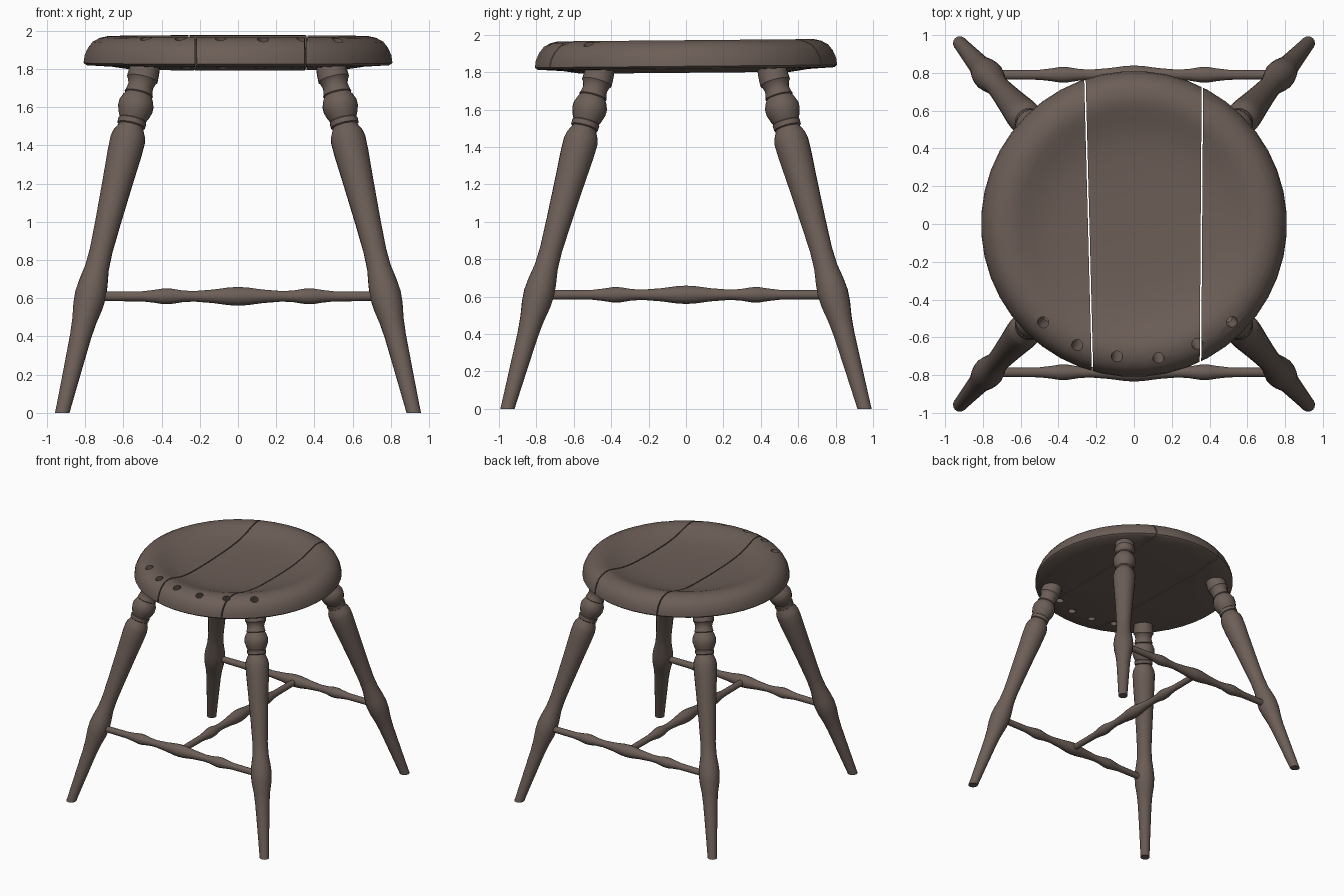
import bpy, bmesh
from math import sin, cos, tau, radians
from mathutils import Vector

cube = bpy.data.objects.get("Cube")
if cube:
    bpy.data.objects.remove(cube, do_unlink=True)

wood = bpy.data.materials.new("aged brown wood")
wood.use_nodes = True
COLOUR = (0.15, 0.112, 0.095, 1)
wood.diffuse_color = COLOUR
bsdf = wood.node_tree.nodes["Principled BSDF"]
bsdf.inputs["Base Color"].default_value = COLOUR
bsdf.inputs["Roughness"].default_value = 0.8


def lathe(bm, base, axis, profile, sides):
    """Turn (step along axis, radius) pairs around an axis, capping both ends."""
    base, axis = Vector(base), Vector(axis)
    turn = axis.to_track_quat('Z', 'Y')
    rings = []
    for t, r in profile:
        ring = []
        for i in range(sides):
            a = tau * (i + 0.5) / sides
            ring.append(bm.verts.new(base + axis * t + turn @ Vector((r * cos(a), r * sin(a), 0))))
        rings.append(ring)
    for low, high in zip(rings, rings[1:]):
        for i in range(sides):
            j = (i + 1) % sides
            bm.faces.new((low[i], low[j], high[j], high[i]))
    bm.faces.new(rings[0][::-1])
    bm.faces.new(rings[-1])
    bmesh.ops.recalc_face_normals(bm, faces=bm.faces)


def slice_off(bm, point, normal):
    """Remove everything behind a plane and close the cut."""
    geom = bm.verts[:] + bm.edges[:] + bm.faces[:]
    cut = bmesh.ops.bisect_plane(bm, geom=geom, dist=1e-5, plane_co=point,
                                 plane_no=normal, clear_inner=True)["geom_cut"]
    edges = [e for e in cut if isinstance(e, bmesh.types.BMEdge)]
    bmesh.ops.edgeloop_fill(bm, edges=edges)
    bmesh.ops.recalc_face_normals(bm, faces=bm.faces)


def add_object(name, bm):
    mesh = bpy.data.meshes.new(name)
    bm.to_mesh(mesh)
    bm.free()
    mesh.materials.append(wood)
    obj = bpy.data.objects.new(name, mesh)
    bpy.context.collection.objects.link(obj)
    return obj


def smooth(obj):
    bpy.ops.object.select_all(action='DESELECT')
    obj.select_set(True)
    bpy.context.view_layer.objects.active = obj
    bpy.ops.object.shade_smooth_by_angle(angle=radians(38))


# Splayed turned legs, trimmed level with the floor
LEG = [(-0.05, 0.036), (0.03, 0.038), (0.2, 0.046), (0.4, 0.056), (0.48, 0.064),
       (0.56, 0.078), (0.62, 0.082), (0.68, 0.076), (0.76, 0.063), (0.85, 0.06),
       (1.0, 0.067), (1.2, 0.079), (1.36, 0.09), (1.43, 0.092), (1.46, 0.086),
       (1.49, 0.07), (1.5, 0.066), (1.505, 0.074), (1.53, 0.075), (1.535, 0.07),
       (1.56, 0.082), (1.59, 0.092), (1.62, 0.092), (1.65, 0.08), (1.665, 0.07),
       (1.67, 0.076), (1.685, 0.07), (1.71, 0.066), (1.735, 0.074), (1.745, 0.082),
       (1.79, 0.08), (1.83, 0.075)]
for sy, end in ((-1, "front"), (1, "back")):
    for sx, side in ((1, "left"), (-1, "right")):
        bm = bmesh.new()
        lathe(bm, (0.92 * sx, 0.955 * sy, 0), (-0.24 * sx, -0.274 * sy, 1), LEG, 20)
        slice_off(bm, (0, 0, 0), (0, 0, 1))
        smooth(add_object(f"{end}_{side}_leg", bm))

# Turned stretchers in an H layout
HALF = [(0, 0.05), (0.05, 0.047), (0.13, 0.036), (0.23, 0.028), (0.29, 0.031),
        (0.35, 0.041), (0.39, 0.042), (0.44, 0.034), (0.5, 0.027), (0.76, 0.025)]
ROD = [(-t, r) for t, r in HALF[:0:-1]] + HALF
for name, base, axis in (("front_stretcher", (0, -0.785, 0.61), (1, 0, 0)),
                         ("back_stretcher", (0, 0.79, 0.61), (1, 0, 0)),
                         ("cross_stretcher", (0, 0, 0.61), (0, 1, 0))):
    bm = bmesh.new()
    lathe(bm, base, axis, ROD, 16)
    smooth(add_object(name, bm))

# Slanted peg holes along the front rim
bm = bmesh.new()
for x, y in ((-0.48, -0.52), (-0.3, -0.64), (-0.09, -0.7),
             (0.13, -0.71), (0.335, -0.635), (0.52, -0.52)):
    lean = Vector((x, y, 0)).normalized() * 0.42
    lathe(bm, (x, y, 1.955), lean + Vector((0, 0, 1)), [(-0.35, 0.03), (0.2, 0.03)], 14)
cutter = add_object("peg_hole_cutter", bm)
cutter.hide_render = True

# Dished seat sliced into three boards with narrow gaps
SEAT = [(1.797, 0.2), (1.797, 0.56), (1.812, 0.66), (1.82, 0.795), (1.832, 0.81),
        (1.87, 0.805), (1.91, 0.787), (1.942, 0.762), (1.962, 0.725), (1.971, 0.685),
        (1.97, 0.65), (1.96, 0.61), (1.942, 0.56), (1.924, 0.5), (1.91, 0.43),
        (1.901, 0.33), (1.896, 0.2), (1.894, 0.08)]
GAP = 0.004
LEFT_SEAM, LEFT_DIR = Vector((0.357, 0, 0)), Vector((1, -0.007, 0))
RIGHT_SEAM, RIGHT_DIR = Vector((-0.24, 0, 0)), Vector((1, 0.026, 0))
boards = {
    "seat_left_board": [(LEFT_SEAM, LEFT_DIR)],
    "seat_middle_board": [(LEFT_SEAM, -LEFT_DIR), (RIGHT_SEAM, RIGHT_DIR)],
    "seat_right_board": [(RIGHT_SEAM, -RIGHT_DIR)],
}
for name, cuts in boards.items():
    bm = bmesh.new()
    lathe(bm, (0, 0, 0), (0, 0, 1), SEAT, 44)
    for v in bm.verts:
        v.co.z += 0.009 * v.co.y      # slight rise toward the back
    for point, normal in cuts:
        slice_off(bm, point + normal * GAP, normal)
    board = add_object(name, bm)
    mod = board.modifiers.new("peg holes", 'BOOLEAN')
    mod.operation = 'DIFFERENCE'
    mod.solver = 'EXACT'
    mod.object = cutter
    bpy.context.view_layer.update()
    graph = bpy.context.evaluated_depsgraph_get()
    drilled = bpy.data.meshes.new_from_object(board.evaluated_get(graph))
    board.modifiers.clear()
    board.data = drilled
    smooth(board)

bpy.data.objects.remove(cutter, do_unlink=True)
